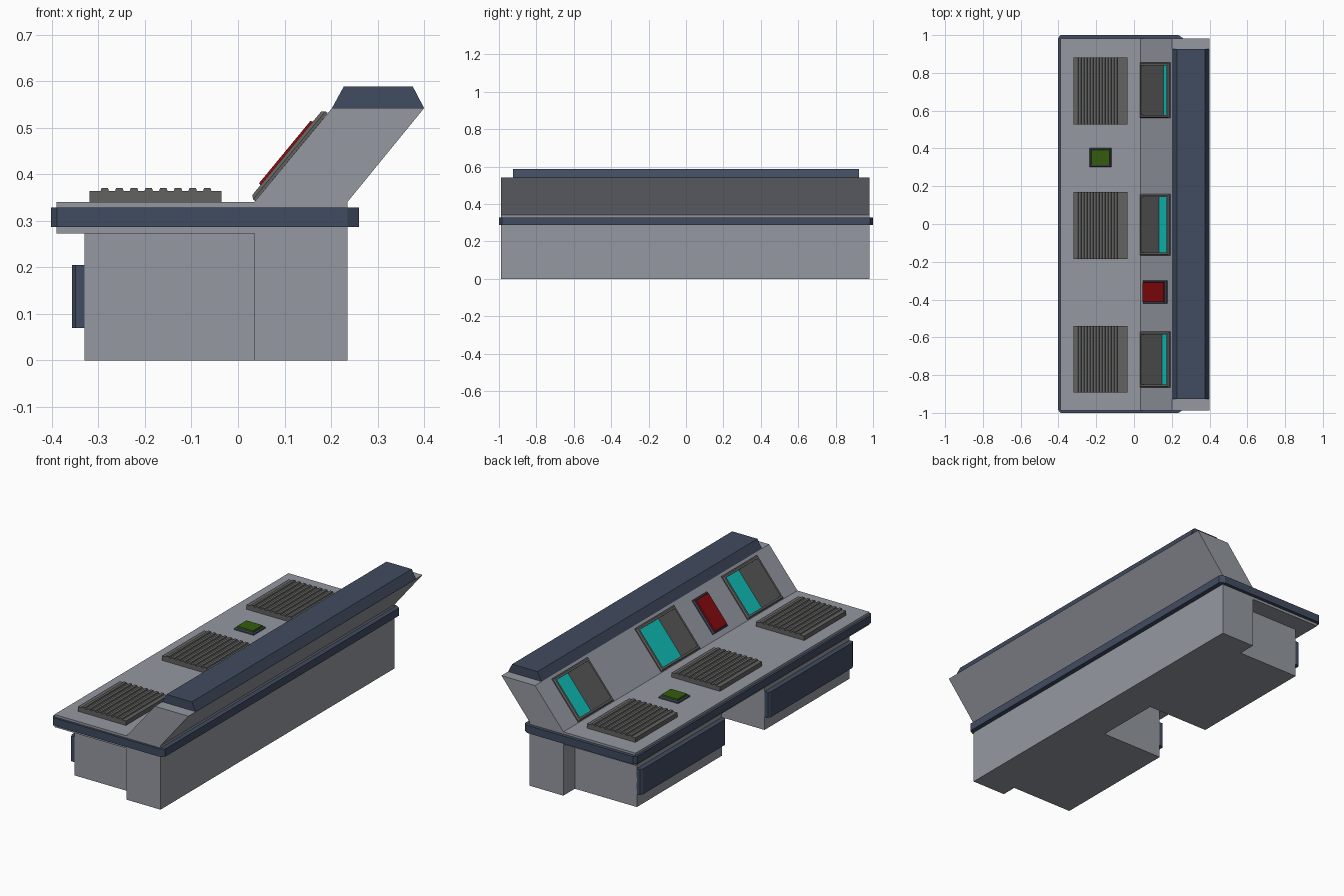
import bpy, bmesh
from mathutils import Vector

cube = bpy.data.objects.get("Cube")
if cube:
    bpy.data.objects.remove(cube, do_unlink=True)


def material(name, rgb):
    m = bpy.data.materials.new(name)
    m.use_nodes = True
    m.diffuse_color = (*rgb, 1)
    m.node_tree.nodes["Principled BSDF"].inputs["Base Color"].default_value = (*rgb, 1)
    return m


GREY = material("light grey", (0.30, 0.315, 0.355))
DARK = material("dark grey", (0.122, 0.122, 0.12))
NAVY = material("navy blue", (0.053, 0.072, 0.118))
CYAN = material("screen cyan", (0.005, 0.53, 0.49))
RED = material("button red", (0.24, 0.003, 0.004))
GREEN = material("button green", (0.034, 0.107, 0.004))

DESK_Z = 0.34
SLOPE_START = Vector((0.035, 0, DESK_Z))
SLOPE_DIR = Vector((0.165, 0, 0.2)).normalized()
SLOPE_NORMAL = SLOPE_DIR.cross(Vector((0, 1, 0)))


# Local frames: along, across, height above the surface
def on_desk(a, y, h):
    return Vector((a, y, DESK_Z + h))


def on_slope(a, y, h):
    return SLOPE_START + SLOPE_DIR * a + SLOPE_NORMAL * h + Vector((0, y, 0))


def rect(frame, a0, a1, y0, y1, h, inset=0.0):
    a0, a1, y0, y1 = a0 + inset, a1 - inset, y0 + inset, y1 - inset
    return [frame(a, y, h) for a, y in ((a0, y0), (a1, y0), (a1, y1), (a0, y1))]


def loft(name, rings, mat, end_mat=None, start_cap=True, end_cap=True, loop=False, fix=True):
    """Skin a stack of equal-length point rings."""
    bm = bmesh.new()
    vs = [[bm.verts.new(p) for p in ring] for ring in rings]
    n = len(vs[0])
    pairs = list(zip(vs, vs[1:])) + ([(vs[-1], vs[0])] if loop else [])
    for lo, hi in pairs:
        for i in range(n):
            j = (i + 1) % n
            bm.faces.new((lo[i], lo[j], hi[j], hi[i]))
    if start_cap and not loop:
        bm.faces.new(vs[0][::-1])
    if end_cap and not loop:
        bm.faces.new(vs[-1]).material_index = 1 if end_mat else 0
    if fix:
        bmesh.ops.recalc_face_normals(bm, faces=bm.faces[:])
    mesh = bpy.data.meshes.new(name)
    bm.to_mesh(mesh)
    bm.free()
    for m in (mat, end_mat):
        if m:
            mesh.materials.append(m)
    ob = bpy.data.objects.new(name, mesh)
    bpy.context.collection.objects.link(ob)
    return ob


def extrude_y(name, profile, y0, y1, mat):
    return loft(name, [[Vector((x, y, z)) for x, z in profile] for y in (y0, y1)], mat)


# Main body: back base, desk top and leaning hood in one section
body = extrude_y("console_body", [
    (-0.39, 0.273), (0.035, 0.273), (0.035, 0), (0.235, 0), (0.235, DESK_Z),
    (0.4, 0.542), (0.202, 0.542), (0.035, DESK_Z), (-0.39, DESK_Z)], -0.988, 0.982, GREY)

# Top ridge on the hood
extrude_y("top_ridge", [(0.202, 0.542), (0.4, 0.542), (0.376, 0.588), (0.227, 0.588)],
          -0.926, 0.926, NAVY)


# Edge trim band with clipped corners
def band(x0, x1, y, cut_l, cut_r, cut_y, z):
    pts = [(x0 + cut_l, -y), (x1 - cut_r, -y), (x1, cut_y - y), (x1, y - cut_y),
           (x1 - cut_r, y), (x0 + cut_l, y), (x0, y - cut_y), (x0, cut_y - y)]
    return [Vector((px, py, z)) for px, py in pts]


outer = (-0.402, 0.26, 1.0, 0.013, 0.025, 0.016)
inner = (-0.375, 0.215, 0.96, 0.01, 0.01, 0.01)
loft("edge_trim", [band(*outer, 0.287), band(*outer, 0.328),
                   band(*inner, 0.328), band(*inner, 0.287)], NAVY, loop=True)

# Pedestals with drawer fronts
for side, y0, y1 in (("right", -0.905, -0.19), ("left", 0.17, 0.885)):
    extrude_y(f"pedestal_{side}", [(-0.33, 0), (0.04, 0), (0.04, 0.275), (-0.33, 0.275)],
              y0, y1, GREY)
    outline = [(-0.329, y0), (-0.329, y1), (-0.349, y1), (-0.357, y1 - 0.012),
               (-0.357, y0 + 0.012), (-0.349, y0)]
    loft(f"drawer_front_{side}",
         [[Vector((x, y, z)) for x, y in outline] for z in (0.07, 0.205)], NAVY)

# Ribbed key pads
RIBS, PITCH = 8, 0.0315
pad = [(-0.035, DESK_Z), (-0.035, 0.364)]
for i in range(RIBS):
    x = -0.066 - i * PITCH
    pad += [(x + 0.009, 0.364), (x + 0.007, 0.37), (x - 0.007, 0.37), (x - 0.009, 0.364)]
pad += [(-0.319, 0.364), (-0.319, DESK_Z)]
for name, yc in (("right", -0.716), ("middle", -0.007), ("left", 0.705)):
    extrude_y(f"key_pad_{name}", pad, yc - 0.177, yc + 0.177, DARK)

# Recessed screens let into the hood
S0, S1, RIM = 0.003, 0.248, 0.013
for name, y0, y1, depth in (("right", -0.866, -0.57, 0.145),
                            ("middle", -0.167, 0.158, 0.125),
                            ("left", 0.56, 0.856, 0.155)):
    area = (on_slope, S0, S1, y0, y1)
    floor = RIM - depth
    loft(f"screen_{name}", [
        rect(*area, 0), rect(*area, 0.006), rect(*area, RIM, 0.006),
        rect(*area, RIM, 0.016), rect(*area, floor, 0.016)],
        DARK, CYAN, start_cap=False, fix=False)
    cutter = loft("screen_cutter", [rect(*area, floor - 0.002, 0.014),
                                    rect(*area, 0.05, 0.014)], GREY)
    cutter.hide_render = True
    mod = body.modifiers.new("screen_hole", "BOOLEAN")
    mod.operation, mod.solver, mod.object = "DIFFERENCE", "EXACT", cutter
    bpy.context.view_layer.objects.active = body
    bpy.ops.object.modifier_apply(modifier=mod.name)
    bpy.data.objects.remove(cutter, do_unlink=True)


# Push buttons on bevelled bases
def button(name, area, mat):
    loft(f"{name}_base", [rect(*area, 0), rect(*area, 0.006), rect(*area, 0.011, 0.005)], NAVY)
    loft(name, [rect(*area, 0.01, 0.008), rect(*area, 0.018, 0.01)], mat)


button("red_button", (on_slope, 0.028, 0.222, -0.422, -0.3), RED)
button("green_button", (on_desk, -0.235, -0.12, 0.303, 0.402), GREEN)
